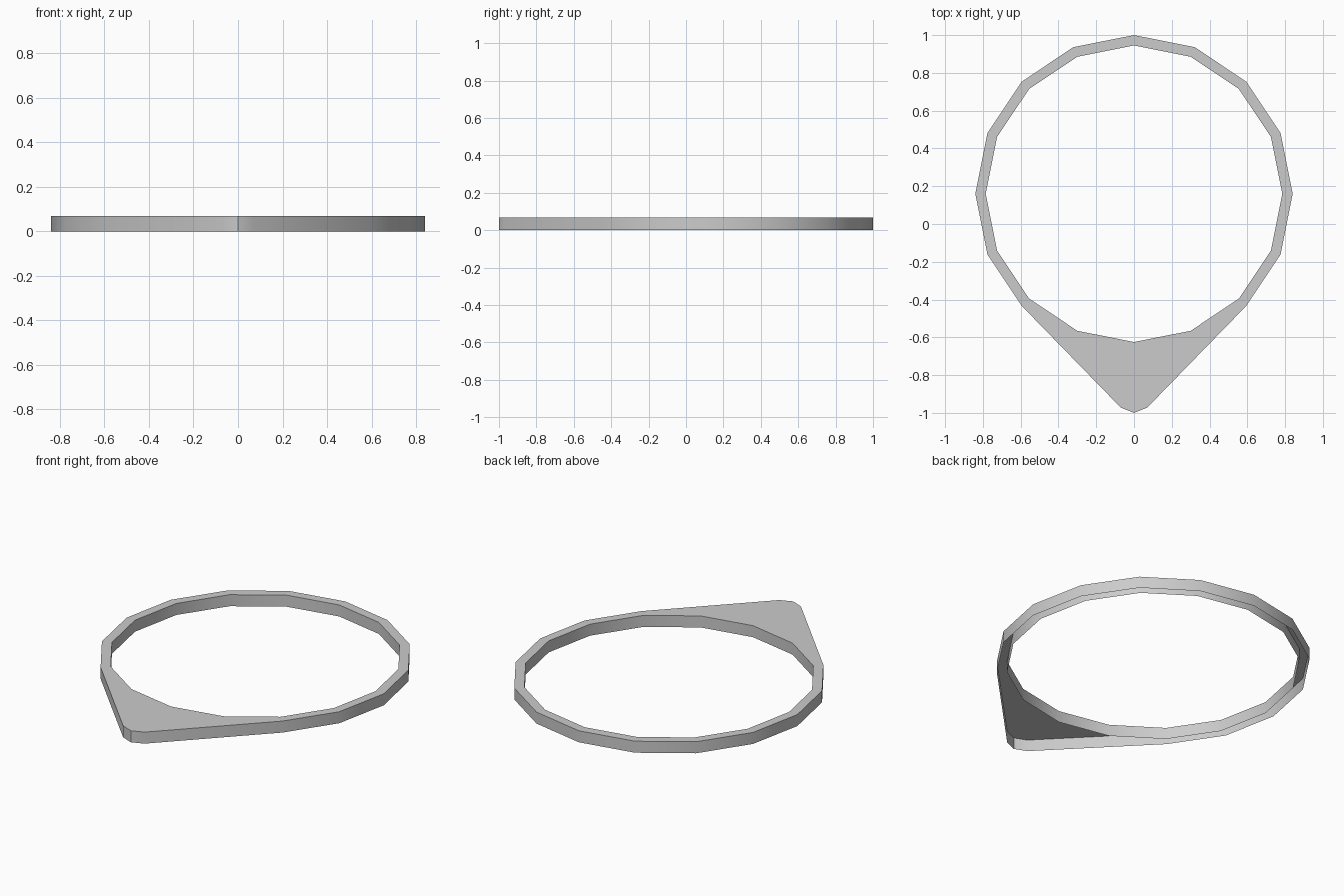
import bpy, bmesh
from math import radians, sin, cos

cube = bpy.data.objects.get("Cube")
if cube:
    bpy.data.objects.remove(cube, do_unlink=True)

SIDES = 16
HEIGHT = 0.068
CENTRE_Y = 0.16
OUTER, INNER = 0.84, 0.785


def ring(radius):
    """Corners of the ring, counter-clockwise from the back."""
    step = 360 / SIDES
    return [(radius * cos(radians(90 + i * step)),
             CENTRE_Y + radius * sin(radians(90 + i * step))) for i in range(SIDES)]


# Outline: the three front corners are drawn out into a blunt point
outer, inner = ring(OUTER), ring(INNER)
front = SIDES // 2
outer[front - 1:front + 2] = [(-0.07, -0.972), (0, -1), (0.07, -0.972)]

# Hollow shell: outer wall, inner wall and top, open underneath
bm = bmesh.new()


def loop(points, z):
    return [bm.verts.new((x, y, z)) for x, y in points]


def bridge(a, b):
    for i in range(SIDES):
        j = (i + 1) % SIDES
        bm.faces.new((a[i], a[j], b[j], b[i]))


outer_low, outer_top = loop(outer, 0), loop(outer, HEIGHT)
inner_low, inner_top = loop(inner, 0), loop(inner, HEIGHT)
bridge(outer_low, outer_top)
bridge(outer_top, inner_top)
bridge(inner_top, inner_low)

mesh = bpy.data.meshes.new("pointed_ring")
bm.to_mesh(mesh)
bm.free()
obj = bpy.data.objects.new("pointed_ring", mesh)
bpy.context.collection.objects.link(obj)

# Plain grey
grey = bpy.data.materials.new("light_grey")
grey.use_nodes = True
colour = (0.6, 0.6, 0.6, 1)
grey.diffuse_color = colour
grey.node_tree.nodes["Principled BSDF"].inputs["Base Color"].default_value = colour
mesh.materials.append(grey)

# Soft walls with a crisp top edge
bpy.ops.object.select_all(action='DESELECT')
obj.select_set(True)
bpy.context.view_layer.objects.active = obj
bpy.ops.object.shade_smooth_by_angle(angle=radians(35))
